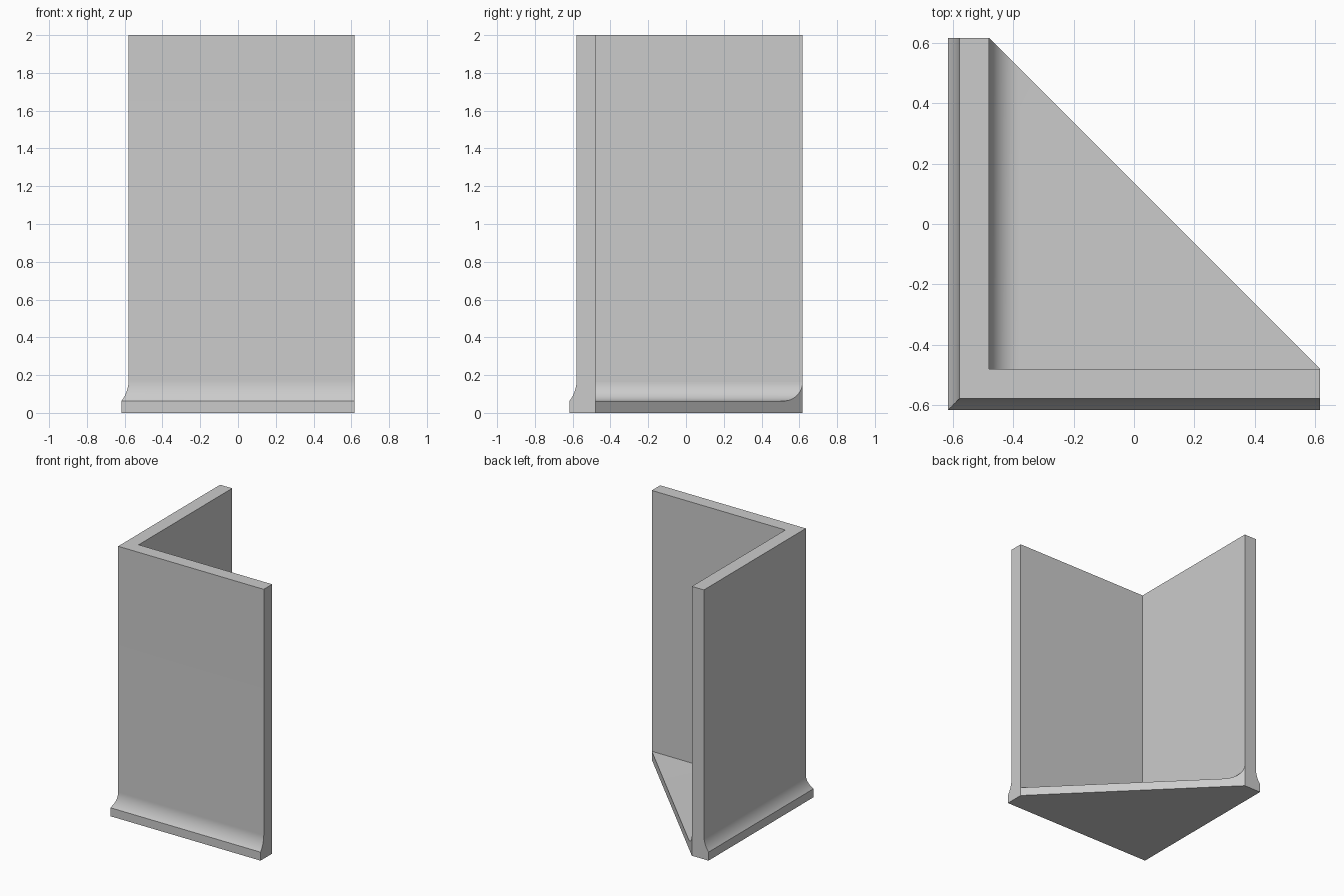
import bpy, bmesh
from math import sin, cos, pi, asin, radians

if "Cube" in bpy.data.objects:
    bpy.data.objects.remove(bpy.data.objects["Cube"])

H = 0.617            # half width of the footprint
INNER = -0.48        # inner faces of both walls
TOP = 2.0
FLOOR = 0.063        # floor thickness and plinth height
SKIRT = 0.038        # plinth overhang beyond the wall
FLARE = 0.112        # height of the flared curve
COVE = 0.10          # radius of the inner cove
STEPS = 16

grey = bpy.data.materials.new("plain grey")
grey.use_nodes = True
colour = (0.6, 0.6, 0.6, 1)
grey.diffuse_color = colour
grey.node_tree.nodes["Principled BSDF"].inputs["Base Color"].default_value = colour


def finish(bm, name):
    """Turn a bmesh into a smooth object with sharp corners."""
    bmesh.ops.recalc_face_normals(bm, faces=bm.faces)
    mesh = bpy.data.meshes.new(name)
    bm.to_mesh(mesh)
    bm.free()
    mesh.materials.append(grey)
    obj = bpy.data.objects.new(name, mesh)
    bpy.context.collection.objects.link(obj)
    bpy.ops.object.select_all(action='DESELECT')
    obj.select_set(True)
    bpy.context.view_layer.objects.active = obj
    bpy.ops.object.shade_smooth_by_angle(angle=radians(25))


def loft(rings):
    """Skin closed rings of points and cap both ends."""
    bm = bmesh.new()
    loops = [[bm.verts.new(p) for p in ring] for ring in rings]
    for a, b in zip(loops, loops[1:]):
        for i in range(len(a)):
            j = (i + 1) % len(a)
            bm.faces.new((a[i], a[j], b[j], b[i]))
    bm.faces.new(loops[0])
    bm.faces.new(loops[-1])
    return bm


# Corner walls: a flared profile swept round the L with a mitre
radius = (SKIRT ** 2 + FLARE ** 2) / (2 * SKIRT)
sweep = asin(FLARE / radius)
profile = [(INNER, 0), (-H, 0)]
for i in range(STEPS + 1):
    a = sweep * (1 - i / STEPS)
    profile.append((-H + SKIRT - radius * (1 - cos(a)),
                    FLOOR + FLARE - radius * sin(a)))
profile += [(-H + SKIRT, TOP), (INNER, TOP)]
finish(loft([[(H, d, z) for d, z in profile],
             [(d, d, z) for d, z in profile],
             [(d, H, z) for d, z in profile]]), "corner_walls")

# Triangular floor: a slab with a cove on one side, cut diagonally
slab = [(INNER, 0), (H + 0.1, 0), (H + 0.1, FLOOR)]
for i in range(STEPS + 1):
    a = pi / 2 * i / STEPS
    slab.append((INNER + COVE * (1 - sin(a)), FLOOR + COVE * (1 - cos(a))))
bm = loft([[(x, y, z) for x, z in slab] for y in (INNER, H + 0.1)])
bmesh.ops.bisect_plane(bm, geom=bm.verts[:] + bm.edges[:] + bm.faces[:],
                       plane_co=(INNER, H, 0), plane_no=(1, 1, 0), clear_outer=True)
bmesh.ops.holes_fill(bm, edges=[e for e in bm.edges if e.is_boundary], sides=0)
finish(bm, "floor")
